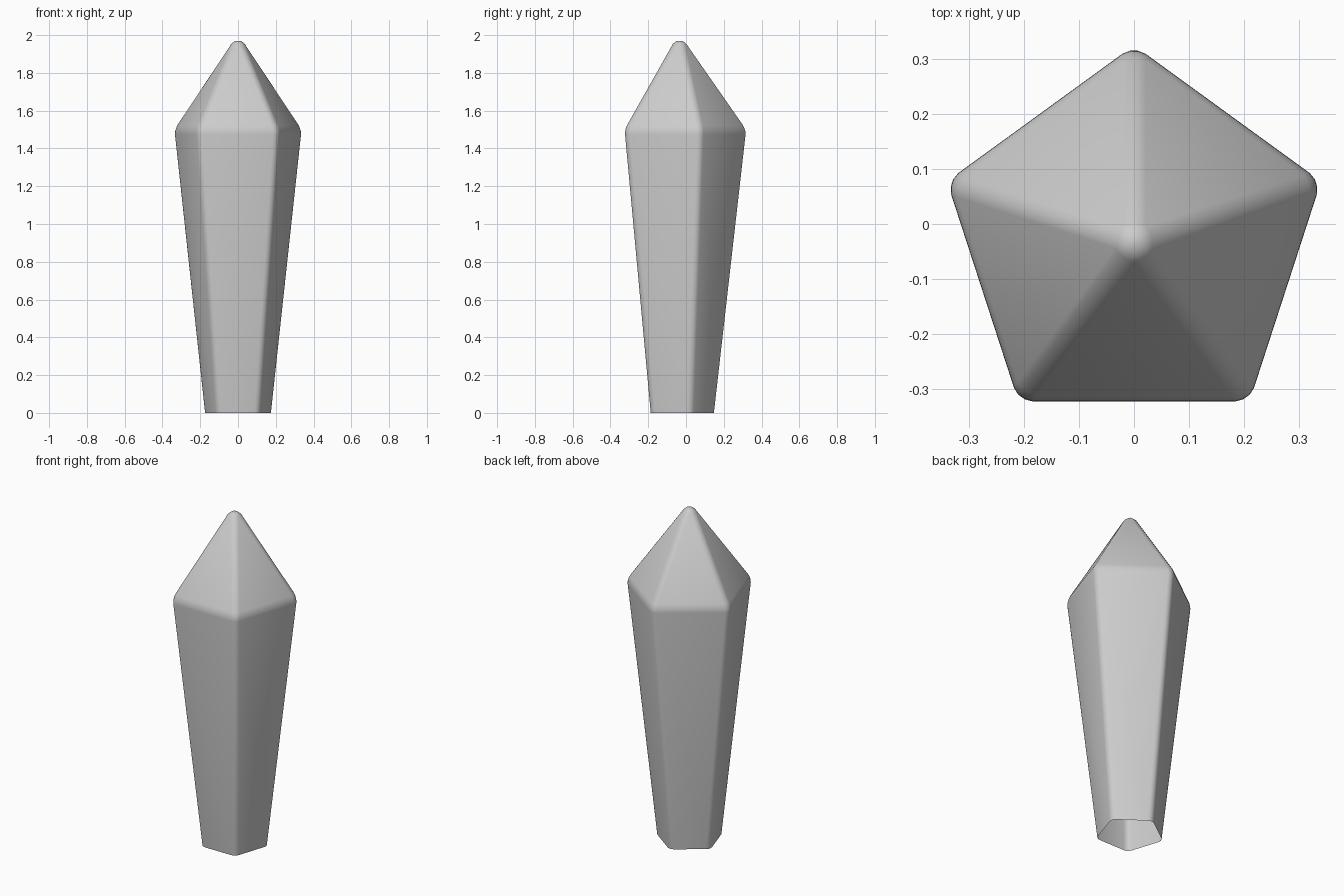
import bpy, bmesh
from math import sin, cos, tau

cube = bpy.data.objects.get("Cube")
if cube:
    bpy.data.objects.remove(cube, do_unlink=True)

SIDES = 5
CENTRE_Y = -0.033

# Stone colour
stone = bpy.data.materials.new("pale grey stone")
stone.use_nodes = True
colour = (0.6, 0.6, 0.6, 1)
stone.diffuse_color = colour
stone.node_tree.nodes["Principled BSDF"].inputs["Base Color"].default_value = colour


def ring(bm, radius, z):
    """Five-sided ring with one corner at the back and a flat front."""
    return [bm.verts.new((radius * sin(tau * i / SIDES),
                          CENTRE_Y + radius * cos(tau * i / SIDES), z))
            for i in range(SIDES)]


# Crystal shell: tapered shaft, pointed tip, open foot
bm = bmesh.new()
foot = ring(bm, 0.19, 0)
shoulder = ring(bm, 0.361, 1.5)
tip = bm.verts.new((0, CENTRE_Y, 2.018))
for i in range(SIDES):
    j = (i + 1) % SIDES
    bm.faces.new((foot[i], foot[j], shoulder[j], shoulder[i]))
    bm.faces.new((shoulder[i], shoulder[j], tip))
bmesh.ops.recalc_face_normals(bm, faces=bm.faces)

mesh = bpy.data.meshes.new("crystal")
bm.to_mesh(mesh)
bm.free()
mesh.materials.append(stone)
crystal = bpy.data.objects.new("crystal", mesh)
bpy.context.collection.objects.link(crystal)

# Softly rounded edges
bevel = crystal.modifiers.new("rounded edges", 'BEVEL')
bevel.limit_method = 'NONE'
bevel.width = 0.025
bevel.segments = 3
mesh.shade_smooth()
